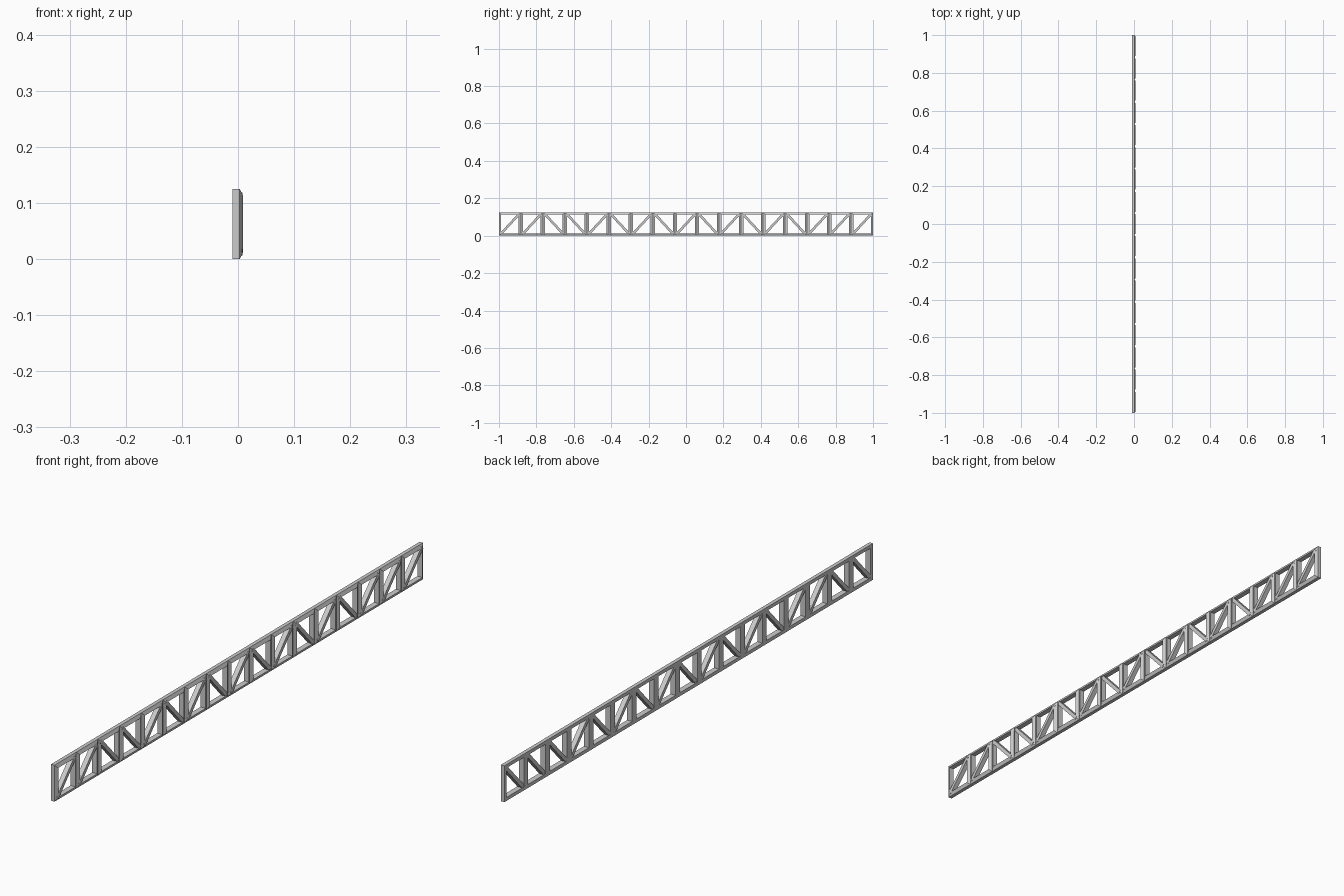
import bpy, bmesh
from mathutils import Vector

if "Cube" in bpy.data.objects:
    bpy.data.objects.remove(bpy.data.objects["Cube"])

BAYS = 17
W = 2.0 / BAYS           # bay width
H = 0.125                # truss height
RIM = 0.012              # border width of each bay
BACK, STEP, FRONT = -0.010, 0.003, 0.009
LEAN = "//\\\\/\\/\\/\\/\\/\\///"   # diagonal direction per bay, from -y to +y


def finish(bm, name):
    bmesh.ops.recalc_face_normals(bm, faces=bm.faces)
    me = bpy.data.meshes.new(name)
    bm.to_mesh(me)
    bm.free()
    ob = bpy.data.objects.new(name, me)
    bpy.context.collection.objects.link(ob)
    return ob


# Frame: every bay is a rectangular rim whose front slopes up to the opening
bm = bmesh.new()
section = [(0, BACK), (0, STEP), (RIM, FRONT), (RIM, BACK)]   # inset, x
for i in range(BAYS):
    y0, y1 = -1 + i * W, -1 + (i + 1) * W
    loops = []
    for d, x in section:
        corners = [(y0 + d, d), (y1 - d, d), (y1 - d, H - d), (y0 + d, H - d)]
        loops.append([bm.verts.new((x, y, z)) for y, z in corners])
    for a in range(4):
        la, lb = loops[a], loops[(a + 1) % 4]
        for k in range(4):
            m = (k + 1) % 4
            # no outer wall where two bays join
            if a == 0 and ((k == 1 and i < BAYS - 1) or (k == 3 and i > 0)):
                continue
            bm.faces.new((la[k], la[m], lb[m], lb[k]))
bmesh.ops.remove_doubles(bm, verts=bm.verts, dist=1e-5)
finish(bm, "truss_frame")

# Diagonal braces: flat bars from corner to corner of each opening
bm = bmesh.new()
HALF = 0.0065
for i, lean in enumerate(LEAN):
    ya, yb = -1 + i * W + RIM, -1 + (i + 1) * W - RIM
    if lean == "\\":
        ya, yb = yb, ya
    a, b = Vector((0, ya, RIM)), Vector((0, yb, H - RIM))
    d = (b - a).normalized()
    n = Vector((0, -d.z, d.y)) * HALF
    ends = (a - d * 0.002, b + d * 0.002)
    rings = []
    for p in ends:
        rings.append([bm.verts.new((x, (p + n * s).y, (p + n * s).z))
                      for x, s in ((BACK + 0.001, -1), (FRONT - 0.001, -1),
                                   (FRONT - 0.001, 1), (BACK + 0.001, 1))])
    for k in range(4):
        m = (k + 1) % 4
        bm.faces.new((rings[0][k], rings[0][m], rings[1][m], rings[1][k]))
    bm.faces.new(rings[0])
    bm.faces.new(rings[1])
finish(bm, "diagonal_braces")
